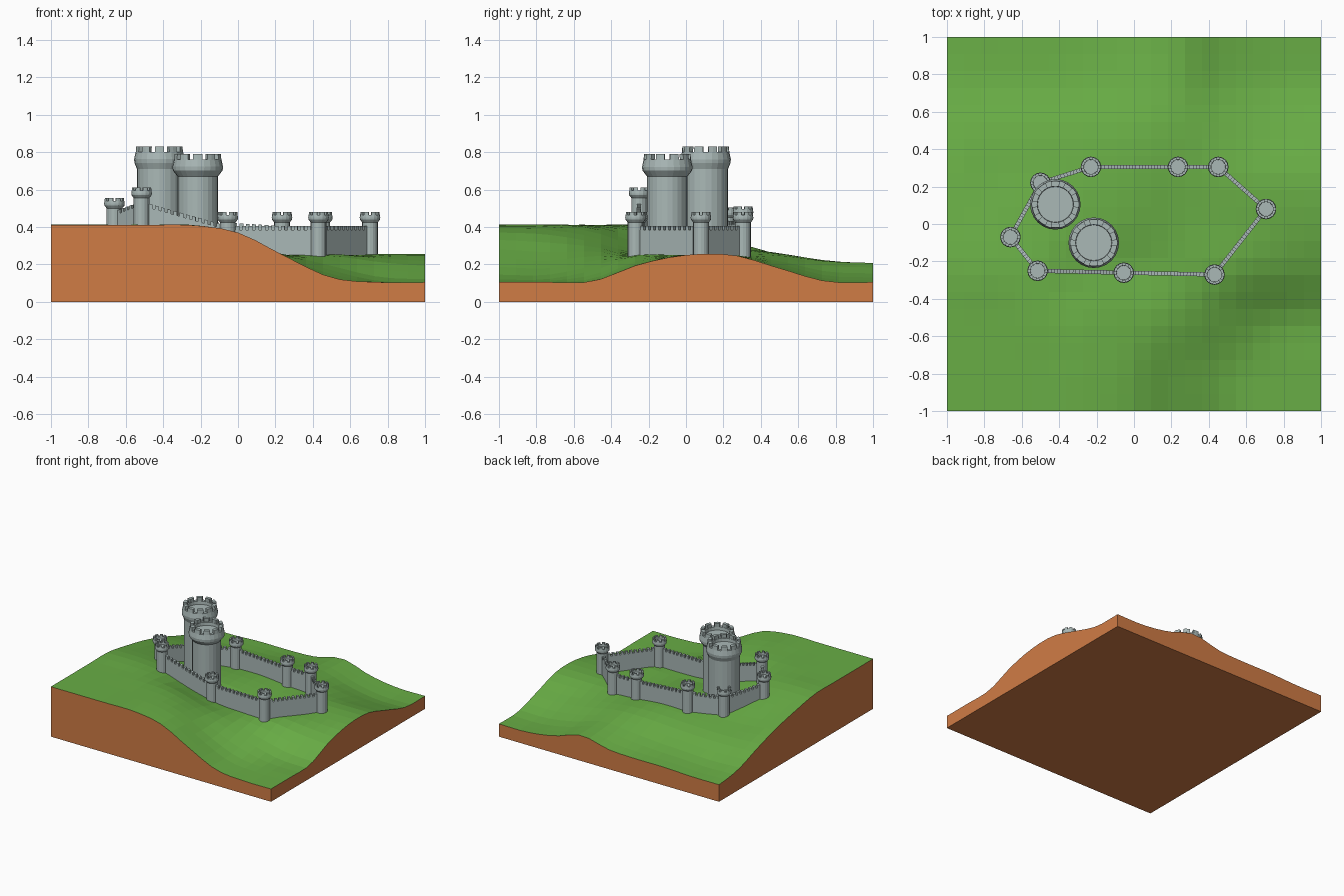
import bpy, bmesh, math
from mathutils import Vector

if "Cube" in bpy.data.objects:
    bpy.data.objects.remove(bpy.data.objects["Cube"])

def material(name, c):
    m = bpy.data.materials.new(name)
    m.diffuse_color = (*c, 1)
    m.use_nodes = True
    m.node_tree.nodes["Principled BSDF"].inputs["Base Color"].default_value = m.diffuse_color
    return m

GRASS = material("grass_green", (0.14, 0.42, 0.06))
EARTH = material("earth_orange", (0.63, 0.20, 0.06))
STONE = material("stone_grey", (0.40, 0.48, 0.47))

def finish(bm, name, mats):
    bmesh.ops.recalc_face_normals(bm, faces=bm.faces)
    me = bpy.data.meshes.new(name)
    bm.to_mesh(me)
    bm.free()
    for m in mats:
        me.materials.append(m)
    ob = bpy.data.objects.new(name, me)
    bpy.context.collection.objects.link(ob)
    return ob

# Hill heights in hundredths, rows from front to back, every 0.25 units
HILL = [
    [41, 41, 41, 41, 37, 24.5, 13, 10.5, 10.5],
    [41, 41, 41, 41, 36, 23, 13, 10.5, 10.5],
    [41, 41, 41, 39, 32, 25, 18, 12, 11],
    [41, 41, 38.5, 31, 26, 25, 25, 22, 20],
    [37, 36, 33, 30, 28, 25, 25, 25, 25],
    [32, 29, 28, 28, 28, 25.5, 25, 25, 25],
    [25, 24, 24, 25, 26, 25, 21, 18, 18],
    [17, 16, 17, 18, 20, 22, 15, 11, 11],
    [14, 14, 15, 15, 16, 21, 14, 10.5, 10.5],
]

def spline(v, u):
    # Catmull-Rom through evenly spaced values
    i = min(int(u), len(v) - 2)
    t = u - i
    a, b, c, d = (v[max(0, min(len(v) - 1, i + k))] for k in (-1, 0, 1, 2))
    return b + 0.5 * t * (c - a + t * (2*a - 5*b + 4*c - d + t * (3*(b - c) + d - a)))

def ground(x, y):
    u, w = (x + 1) * 4, (y + 1) * 4
    return spline([spline(row, u) for row in HILL], w) / 100

# Terrain block: grassy top with earth sides and bottom
bm = bmesh.new()
bmesh.ops.create_grid(bm, x_segments=22, y_segments=22, size=1)
for v in bm.verts:
    v.co.z = ground(max(-1, min(1, v.co.x)), max(-1, min(1, v.co.y)))
rim = [e for e in bm.edges if e.is_boundary]
ext = bmesh.ops.extrude_edge_only(bm, edges=rim)["geom"]
for v in ext:
    if isinstance(v, bmesh.types.BMVert):
        v.co.z = 0
low = [e for e in ext if isinstance(e, bmesh.types.BMEdge) and all(v.co.z == 0 for v in e.verts)]
bmesh.ops.contextual_create(bm, geom=low)
bmesh.ops.recalc_face_normals(bm, faces=bm.faces)
for f in bm.faces:
    f.material_index = 0 if f.normal.z > 0.3 else 1
finish(bm, "terrain_block", [GRASS, EARTH])

def prism(bm, bottom, top):
    # Closed solid between two matching loops
    a = [bm.verts.new(p) for p in bottom]
    b = [bm.verts.new(p) for p in top]
    bm.faces.new(a)
    bm.faces.new(b)
    n = len(a)
    for i in range(n):
        bm.faces.new((a[i], a[(i + 1) % n], b[(i + 1) % n], b[i]))

def tower(name, x, y, base, profile, sides, merlons, r_in, r_out, z0, z1):
    bm = bmesh.new()
    def at(r, ang, z):
        return Vector((x + r * math.cos(ang), y + r * math.sin(ang), z))
    # Turned body with a sunken roof floor
    rings = [[bm.verts.new(at(r, 2 * math.pi * i / sides, z)) for i in range(sides)]
             for r, z in [(profile[0][0], base)] + profile]
    for lo, hi in zip(rings, rings[1:]):
        for i in range(sides):
            j = (i + 1) % sides
            bm.faces.new((lo[i], lo[j], hi[j], hi[i]))
    bm.faces.new(rings[0])
    bm.faces.new(rings[-1])
    # Curved merlons around the parapet
    half = 0.31 * 2 * math.pi / merlons
    for k in range(merlons):
        c = 2 * math.pi * (k + 0.5) / merlons
        plan = [(r_out, c - half), (r_out, c), (r_out, c + half),
                (r_in, c + half), (r_in, c), (r_in, c - half)]
        prism(bm, [at(r, a, z0 - 0.002) for r, a in plan],
              [at(r - 0.02 * r_out, a, z1) for r, a in plan])
    finish(bm, name, [STONE])

# Two great keeps
for name, x, y, top, r in (("rear_keep", -0.42, 0.105, 0.83, 0.12),
                           ("front_keep", -0.215, -0.1, 0.79, 0.108)):
    tower(name, x, y, 0.2,
          [(r, top - 0.12), (0.133, top - 0.088), (0.135, top - 0.068), (0.127, top - 0.03),
           (0.097, top - 0.03), (0.095, top - 0.055)], 24, 10, 0.099, 0.127, top - 0.03, top)

# Small wall towers, listed around the ring: x, y, top height
RING = [(-0.66, -0.07, 0.555), (-0.515, -0.25, 0.61), (-0.055, -0.26, 0.48),
        (0.43, -0.27, 0.48), (0.705, 0.08, 0.48), (0.45, 0.305, 0.48),
        (0.235, 0.305, 0.48), (-0.23, 0.305, 0.51), (-0.5, 0.22, 0.505)]
for i, (x, y, top) in enumerate(RING):
    tower(f"wall_tower_{i + 1}", x, y, top - 0.26,
          [(0.042, top - 0.055), (0.054, top - 0.04), (0.055, top - 0.03), (0.053, top - 0.015),
           (0.039, top - 0.015), (0.038, top - 0.028)], 16, 8, 0.039, 0.053, top - 0.015, top)

# Curtain walls with battlements between neighbouring towers
for i, (a, b) in enumerate(zip(RING, RING[1:] + RING[:1])):
    p, q = Vector((a[0], a[1], a[2] - 0.095)), Vector((b[0], b[1], b[2] - 0.095))
    flat = Vector((q.x - p.x, q.y - p.y, 0))
    side = Vector((-flat.y, flat.x, 0)).normalized() * 0.011
    bm = bmesh.new()
    def slab(s, e, z_low, z_high):
        s, e = p.lerp(q, s), p.lerp(q, e)
        plan = [s - side, e - side, e + side, s + side]
        prism(bm, [v + Vector((0, 0, z_low)) for v in plan],
              [v + Vector((0, 0, z_high)) for v in plan])
    slab(0, 1, -0.17, 0)
    n = max(3, round(flat.length / 0.034))
    for k in range(n):
        slab((k + 0.2) / n, (k + 0.8) / n, -0.002, 0.02)
    finish(bm, f"curtain_wall_{i + 1}", [STONE])
